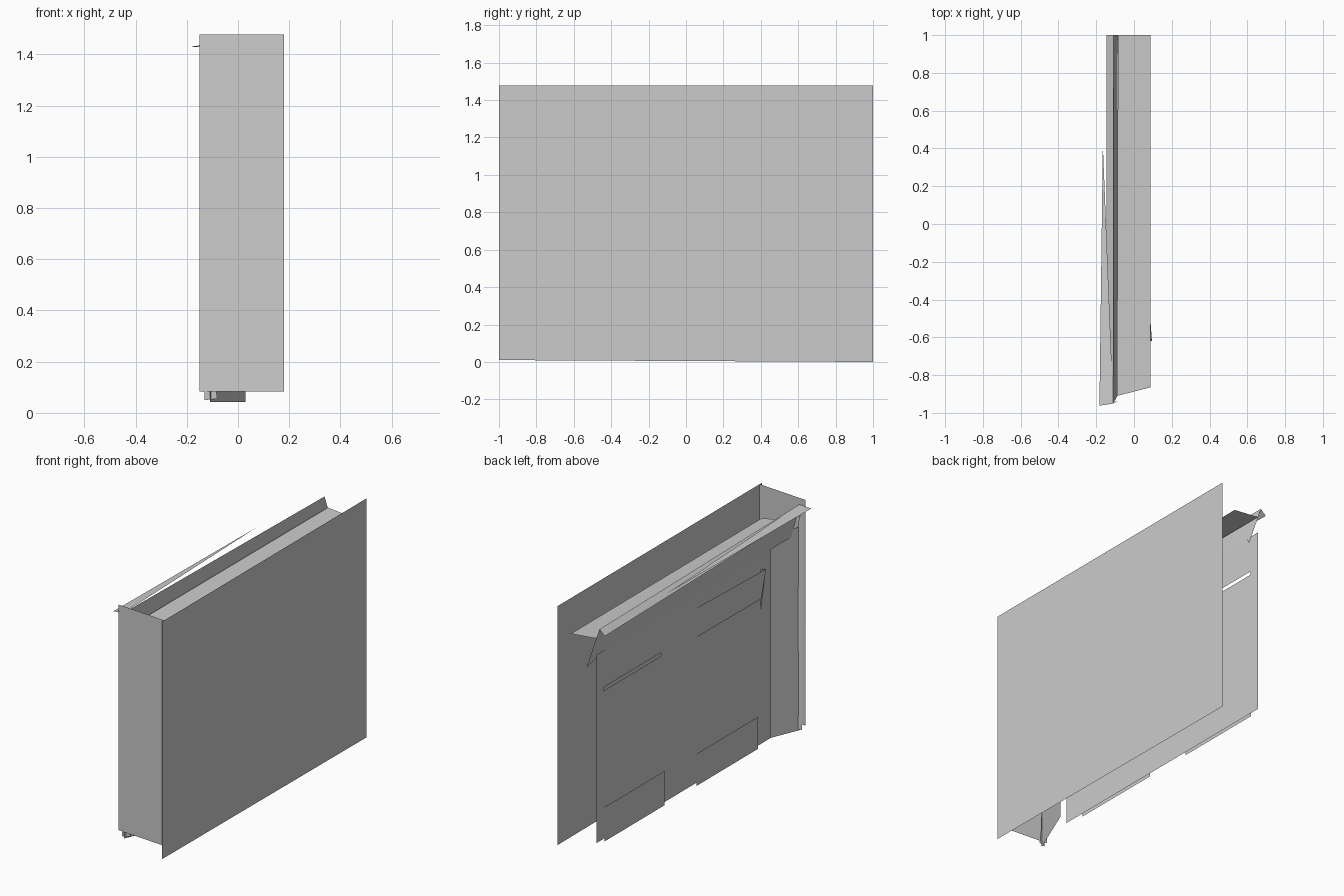
import bpy, bmesh

if "Cube" in bpy.data.objects:
    bpy.data.objects.remove(bpy.data.objects["Cube"])


def sheet(name, pts):
    """One thin flat panel from a loop of corner points."""
    bm = bmesh.new()
    bm.faces.new([bm.verts.new(p) for p in pts])
    me = bpy.data.meshes.new(name)
    bm.to_mesh(me)
    bm.free()
    ob = bpy.data.objects.new(name, me)
    bpy.context.collection.objects.link(ob)
    return ob


def upright(name, a, b, z0, z1):
    """Vertical panel standing on the plan line a-b."""
    return sheet(name, [(*a, z0), (*b, z0), (*b, z1), (*a, z1)])


def grid_wall(name, x, ys, zs, holes):
    """Wall in the yz plane, with the listed cells left open."""
    bm = bmesh.new()
    v = [[bm.verts.new((x, y, z)) for z in zs] for y in ys]
    for i in range(len(ys) - 1):
        for j in range(len(zs) - 1):
            if (i, j) not in holes:
                bm.faces.new((v[i][j], v[i + 1][j], v[i + 1][j + 1], v[i][j + 1]))
    me = bpy.data.meshes.new(name)
    bm.to_mesh(me)
    bm.free()
    ob = bpy.data.objects.new(name, me)
    bpy.context.collection.objects.link(ob)


# Large party wall and end wall
sheet("party_wall", [(.18, -1, .01), (.18, 1, 0), (.18, 1, 1.478), (.18, -1, 1.478)])
upright("end_wall", (-.15, -.952), (.18, -.977), .083, 1.478)

# Street facade with a long slit and a lower parapet at the far end
grid_wall("facade", -.088, [-.706, .37, .93, 1], [.085, 1.0, 1.022, 1.25, 1.32],
          {(1, 1), (1, 3), (2, 3)})

# Shallow panels standing just proud of the facade
for i, (y0, y1, z0, z1) in enumerate([(.345, .93, .07, .282), (-.57, .03, .07, .268)]):
    upright(f"base_panel_{i + 1}", (-.094, y0), (-.094, y1), z0, z1)
sheet("upper_panel", [(-.094, .02, .99), (-.094, -.6, .985), (-.11, -.625, 1.165),
                      (-.094, .02, 1.17)])
sheet("upper_panel_return", [(-.11, -.625, 1.165), (-.088, -.6, 1.165), (-.088, -.6, .9)])

# Splayed corner wall and its narrow pillar
upright("corner_wall", (-.11, -.955), (.03, -.62), .043, 1.3)
sheet("corner_pillar", [(-.08, -.935, .055), (-.13, -.95, .05), (-.137, -.95, 1.37),
                        (-.11, -.945, 1.37), (-.1, -.945, .17)])
sheet("corner_sliver", [(.085, -.48, 1.2), (.095, -.62, .9), (.085, -.62, 1.2)])

# Roof slab, raised ridge face and sloping eaves
sheet("roof", [(-.09, -.91, 1.35), (.087, -.865, 1.335), (.087, 1, 1.333), (-.085, 1, 1.35)])
sheet("ridge_face", [(-.11, -.95, 1.44), (-.108, 1, 1.412), (-.02, 1, 1.155),
                     (-.088, .9, 1.25), (-.088, -.91, 1.25)])
sheet("eave", [(-.145, -.95, 1.41), (-.11, -.95, 1.44), (-.108, 1, 1.412), (-.145, 1, 1.38)])
sheet("eave_flashing", [(-.183, -.962, 1.43), (-.11, -.95, 1.44), (-.165, .42, 1.428)])
